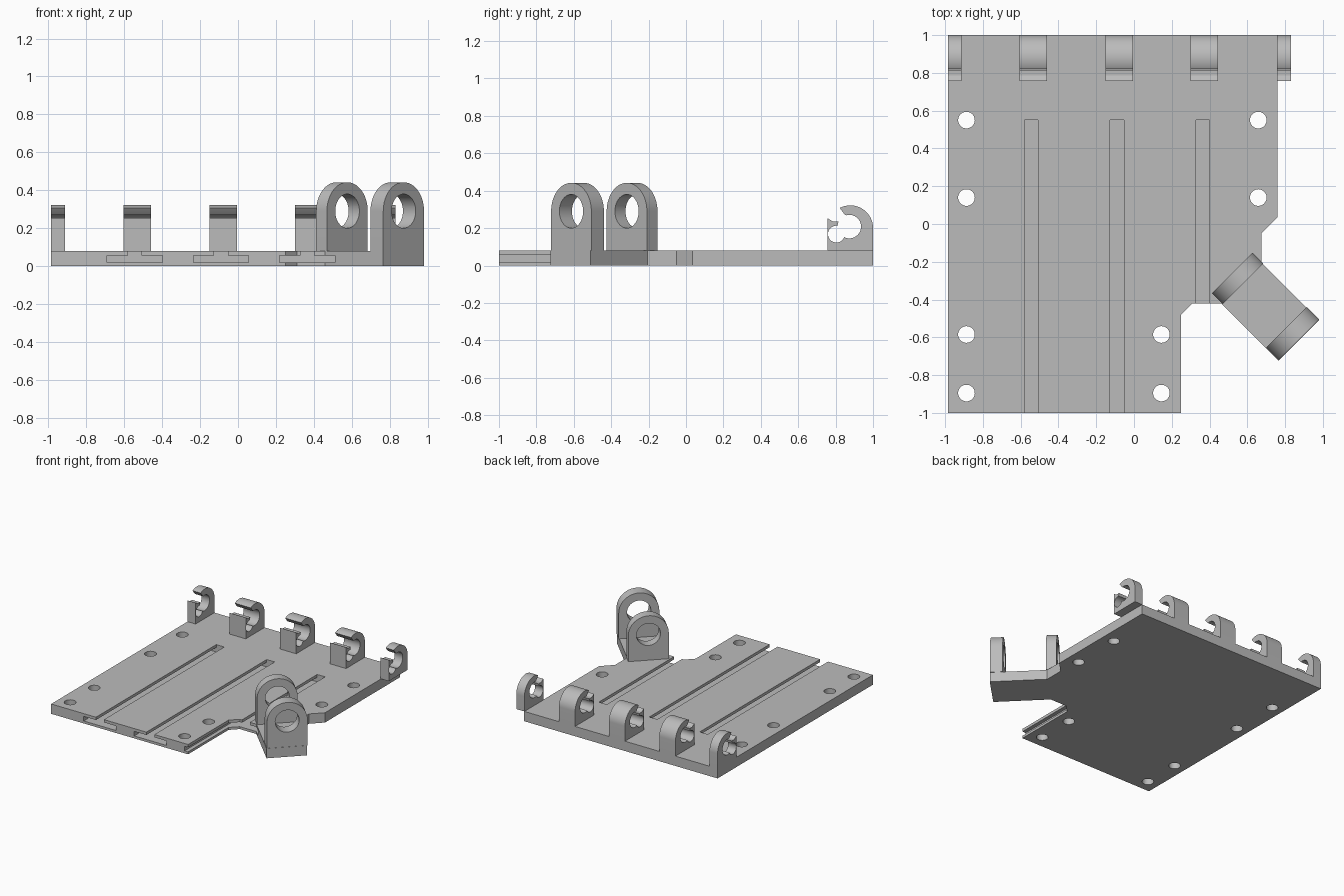
import bpy, bmesh, math
from mathutils import Matrix, Vector

cube = bpy.data.objects.get("Cube")
if cube:
    bpy.data.objects.remove(cube)

grey = bpy.data.materials.new("plain grey")
grey.use_nodes = True
grey.diffuse_color = (0.5, 0.5, 0.5, 1)
grey.node_tree.nodes["Principled BSDF"].inputs["Base Color"].default_value = (0.5, 0.5, 0.5, 1)

FLAT = Matrix.Identity(4)                        # profile in xy, depth along z
SIDE = Matrix(((0, 0, 1, 0), (1, 0, 0, 0), (0, 1, 0, 0), (0, 0, 0, 1)))  # profile in yz, depth along x
TOP = 0.08


def arc(cx, cy, r, start=0, end=360, n=40):
    steps = n if end - start == 360 else n + 1
    angles = [math.radians(start + (end - start) * i / n) for i in range(steps)]
    return [(cx + r * math.cos(a), cy + r * math.sin(a)) for a in angles]


def rect(x0, x1, y0, y1):
    return [(x0, y0), (x1, y0), (x1, y1), (x0, y1)]


def prism(name, points, low, high, frame=FLAT):
    """Extrude a closed profile from low to high along the frame's depth."""
    bm = bmesh.new()
    face = bm.faces.new([bm.verts.new((x, y, low)) for x, y in points])
    ext = bmesh.ops.extrude_face_region(bm, geom=[face])
    bmesh.ops.translate(bm, vec=Vector((0, 0, high - low)),
                        verts=[v for v in ext["geom"] if isinstance(v, bmesh.types.BMVert)])
    bmesh.ops.transform(bm, matrix=frame, verts=bm.verts)
    bmesh.ops.recalc_face_normals(bm, faces=bm.faces)
    mesh = bpy.data.meshes.new(name)
    bm.to_mesh(mesh)
    bm.free()
    mesh.materials.append(grey)
    obj = bpy.data.objects.new(name, mesh)
    bpy.context.collection.objects.link(obj)
    return obj


def activate(obj):
    bpy.ops.object.select_all(action="DESELECT")
    obj.select_set(True)
    bpy.context.view_layer.objects.active = obj


def cut(obj, cutter):
    """Subtract a cutter and throw it away."""
    cutter.hide_render = True
    mod = obj.modifiers.new("cut", "BOOLEAN")
    mod.operation, mod.solver, mod.object = "DIFFERENCE", "EXACT", cutter
    activate(obj)
    bpy.ops.object.modifier_apply(modifier=mod.name)
    bpy.data.objects.remove(cutter)


def smooth(obj):
    activate(obj)
    bpy.ops.object.shade_smooth_by_angle(angle=math.radians(30))


# Base plate, with the angled bracket foot in the same outline
plate = prism("base_plate", [
    (-0.985, -1), (0.25, -1), (0.25, -0.48), (0.31, -0.42), (0.46, -0.42),
    (0.765, -0.725), (0.98, -0.51), (0.675, -0.205), (0.675, -0.05),
    (0.76, 0.035), (0.76, 1), (-0.985, 1)], 0, TOP)

# T-slots open at the front
for x in (-0.545, -0.09, 0.365):
    cut(plate, prism("slot_neck", rect(x - 0.036, x + 0.036, -1.1, 0.55), 0.04, 0.2))
    cut(plate, prism("slot_wide", rect(x - 0.146, x + 0.146, -1.1, 0.55), 0.02, 0.057))

# Screw holes
for right_x, rows in ((0.658, (0.55, 0.14)), (0.145, (-0.585, -0.895))):
    for y in rows:
        for x in (-0.887, right_x):
            cut(plate, prism("screw_hole", arc(x, y, 0.044), -0.1, 0.2))
smooth(plate)

# Bracket lugs, turned 45 degrees
s = math.sqrt(0.5)
diagonal = Matrix(((s, 0, s, 0.52), (s, 0, -s, -0.26), (0, 1, 0, 0), (0, 0, 0, 1)))
lug_r, lug_z = 0.152, 0.29
for name, near, far in (("inner_lug", 0, 0.08), ("outer_lug", 0.405, 0.5)):
    profile = [(-lug_r, TOP), (lug_r, TOP)] + arc(0, lug_z, lug_r, 0, 180)
    lug = prism(name, profile, near, far, diagonal)
    cut(lug, prism("lug_hole", arc(0, lug_z, 0.09), near - 0.05, far + 0.05, diagonal))
    smooth(lug)

# Snap clips along the back edge
clip_profile = [(0.757, TOP), (1, TOP)] + arc(0.8785, 0.2, 0.1215, 0, 180)
jaw_gap = [(0.7, 0.27), (0.757, 0.253), (0.785, 0.235), (0.815, 0.235), (0.86, 0.2),
           (0.875, 0.25), (0.845, 0.277), (0.82, 0.31), (0.79, 0.37), (0.7, 0.37)]
# the front wall of each clip rises straight to the lower jaw
wall = rect(0.757, 0.8, TOP, 0.256)
clip_profile = clip_profile[:-1] + [(0.757, 0.2)]
for i, (x0, x1) in enumerate(((-0.985, -0.912), (-0.605, -0.46), (-0.15, -0.005),
                              (0.3, 0.445), (0.757, 0.83))):
    clip = prism(f"clip_{i + 1}", clip_profile, x0, x1, SIDE)
    front = prism("clip_wall", wall, x0, x1, SIDE)
    mod = clip.modifiers.new("join", "BOOLEAN")
    mod.operation, mod.solver, mod.object = "UNION", "EXACT", front
    activate(clip)
    bpy.ops.object.modifier_apply(modifier=mod.name)
    bpy.data.objects.remove(front)
    for hole in (arc(0.873, 0.208, 0.063), arc(0.804, 0.168, 0.045), jaw_gap):
        cut(clip, prism("clip_cutter", hole, x0 - 0.05, x1 + 0.05, SIDE))
    smooth(clip)
